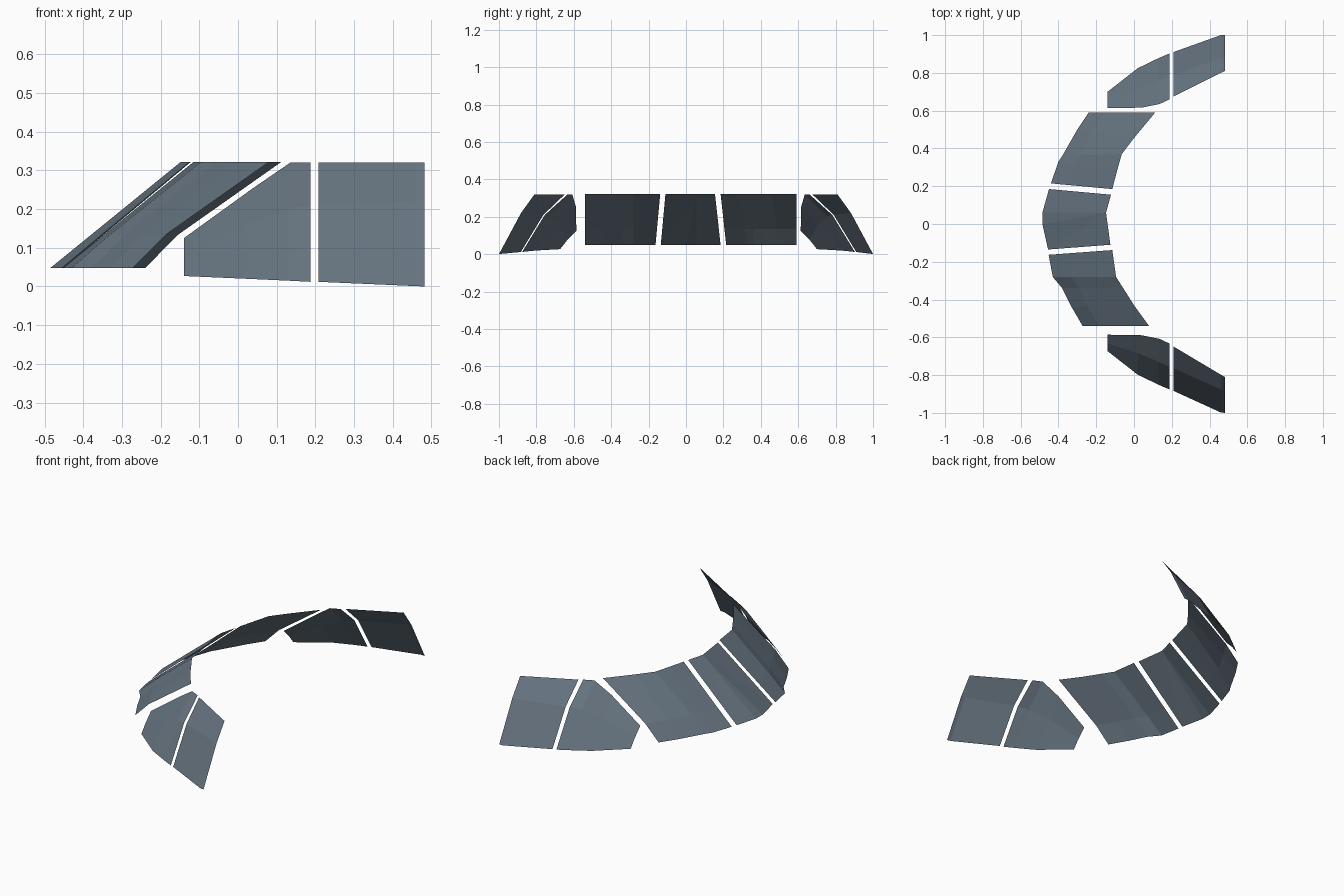
import bpy
from mathutils import Vector

# Remove only the default cube
default_cube = bpy.data.objects.get("Cube")
if default_cube:
    bpy.data.objects.remove(default_cube, do_unlink=True)

# Single tinted glass colour
GLASS = (0.13, 0.17, 0.21, 1.0)
glass = bpy.data.materials.new("slate_glass")
glass.use_nodes = True
glass.diffuse_color = GLASS
glass.node_tree.nodes["Principled BSDF"].inputs["Base Color"].default_value = GLASS

SILL, ROOF = 0.048, 0.322      # lower and upper heights of the windscreen
KINK = 0.315                   # where the outer columns bend, as a fraction


def make_pane(name, points, faces):
    """Create one thin sheet of glass."""
    mesh = bpy.data.meshes.new(name)
    mesh.from_pydata(points, [], faces)
    mesh.materials.append(glass)
    mesh.update()
    pane = bpy.data.objects.new(name, mesh)
    bpy.context.collection.objects.link(pane)
    return pane


def make_strip(name, columns, flip=False):
    """Join neighbouring columns of points, each listed from sill to roof."""
    rows = len(columns[0])
    points = [point for column in columns for point in column]
    faces = []
    for c in range(len(columns) - 1):
        for r in range(rows - 1):
            a = c * rows + r
            face = (a, a + 1, a + rows + 1, a + rows)
            faces.append(face[::-1] if flip else face)
    return make_pane(name, points, faces)


def windscreen_columns(sill_line, roof_line):
    """Raise slanted columns that bow outwards towards the far end."""
    columns = []
    last = len(sill_line) - 1
    for i, (low, high) in enumerate(zip(sill_line, roof_line)):
        bottom, top = Vector((*low, SILL)), Vector((*high, ROOF))
        middle = bottom.lerp(top, KINK)
        middle.x -= 0.025 * i / last
        columns.append((bottom, middle, top))
    return columns


def mirror_columns(columns):
    """Mirror side glass across y, with the slight offset of the other side."""
    def mirror_point(point):
        x, y, z = point
        offset = 0.027 * min(1, (0.48 - x) / 0.27)
        return (x, offset - y, z)
    return [[mirror_point(point) for point in column] for column in columns]


# Centre windscreen pane, folded like a fan around its middle roof point
centre_sill = [(-0.45, 0.185), (-0.485, 0.06), (-0.485, 0), (-0.455, -0.135)]
centre_roof = [(-0.122, 0.155), (-0.148, 0.06), (-0.125, -0.11)]
centre_points = [(*p, SILL) for p in centre_sill] + [(*p, ROOF) for p in centre_roof]
hub = len(centre_sill) + 1
centre_faces = [(i + 1, i, hub) for i in range(len(centre_sill) - 1)]
centre_faces += [(0, hub - 1, hub), (hub + 1, hub - 2, hub)]
make_pane("centre_windscreen", centre_points, centre_faces)

# Windscreen panes on either side of the centre
make_strip("windscreen_outer_back", windscreen_columns(
    [(-0.44, 0.215), (-0.40, 0.33), (-0.38, 0.36), (-0.30, 0.50), (-0.24, 0.59)],
    [(-0.115, 0.185), (-0.09, 0.28), (-0.065, 0.37), (0, 0.455), (0.112, 0.59)]))
make_strip("windscreen_outer_front", windscreen_columns(
    [(-0.452, -0.163), (-0.43, -0.28), (-0.38, -0.34), (-0.33, -0.44), (-0.272, -0.54)],
    [(-0.115, -0.138), (-0.095, -0.28), (-0.06, -0.335), (0, -0.43), (0.08, -0.54)]),
    flip=True)

# Side panes: a clipped quarter window and a full window behind it
quarter_window = [
    [(-0.14, 0.70, 0.027), (-0.14, 0.66, 0.078), (-0.14, 0.613, 0.125)],
    [(0.02, 0.825, 0.02), (0.02, 0.71, 0.16), (0.04, 0.616, 0.255)],
    [(0.13, 0.878, 0.015), (0.13, 0.757, 0.20), (0.135, 0.635, 0.32)],
    [(0.188, 0.903, 0.012), (0.188, 0.782, 0.21), (0.188, 0.66, 0.32)],
]
side_window = [
    [(0.208, 0.91, 0.012), (0.208, 0.79, 0.21), (0.208, 0.675, 0.32)],
    [(0.46, 1, 0.001), (0.46, 0.878, 0.22), (0.46, 0.80, 0.32)],
    [(0.482, 1, 0), (0.482, 0.882, 0.22), (0.482, 0.81, 0.32)],
]
for part, columns in (("quarter_window", quarter_window), ("side_window", side_window)):
    make_strip(part + "_back", columns)
    make_strip(part + "_front", mirror_columns(columns), flip=True)
